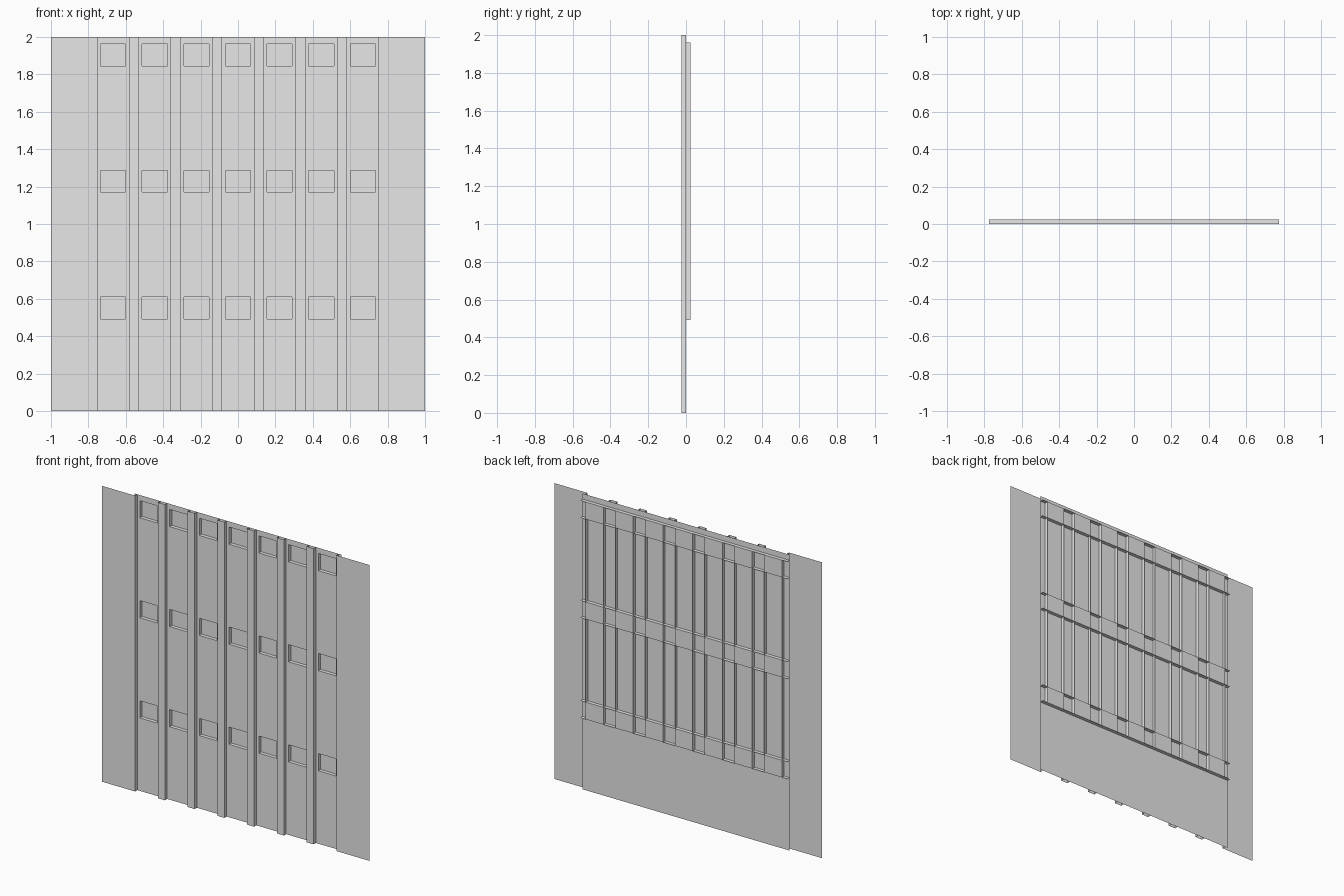
import bpy
import bmesh

if "Cube" in bpy.data.objects:
    bpy.data.objects.remove(bpy.data.objects["Cube"], do_unlink=True)

# Main dimensions
FRONT, MID, BACK = -0.024, 0.0, 0.024
HEIGHT = 2.0
PITCH = 0.2225            # spacing of window columns
BAY = 0.085               # half width of a recessed bay
WIN = 0.067               # half width of a window
SHEET = 0.775             # half width of the backing sheet
SILLS = [0.493, 1.170, 1.846]
WIN_H = 0.116
columns = [PITCH * i for i in range(-3, 4)]

grey = bpy.data.materials.new("plain_grey")
grey.use_nodes = True
grey.diffuse_color = (0.8, 0.8, 0.8, 1)
grey.node_tree.nodes["Principled BSDF"].inputs["Base Color"].default_value = (0.8, 0.8, 0.8, 1)


def make_object(name, quads):
    """Make one object from a list of four-cornered faces."""
    bm = bmesh.new()
    for corners in quads:
        bm.faces.new([bm.verts.new(c) for c in corners])
    bmesh.ops.remove_doubles(bm, verts=bm.verts, dist=0.0001)
    mesh = bpy.data.meshes.new(name)
    bm.to_mesh(mesh)
    bm.free()
    mesh.materials.append(grey)
    obj = bpy.data.objects.new(name, mesh)
    bpy.context.collection.objects.link(obj)
    return obj


def facing(x0, x1, z0, z1, y):
    """Upright face looking to the front."""
    return [(x0, y, z0), (x1, y, z0), (x1, y, z1), (x0, y, z1)]


def upright(profile):
    """Full-height sheet following a plan profile from left to right."""
    return [[(*a, 0), (*b, 0), (*b, HEIGHT), (*a, HEIGHT)]
            for a, b in zip(profile, profile[1:])]


# Flat side panels, each with a return into the first bay
edge = columns[-1] + BAY
make_object("right_side_panel", upright([(-1, FRONT), (-edge, FRONT), (-edge, MID)]))
make_object("left_side_panel", upright([(edge, MID), (edge, FRONT), (1, FRONT)]))

# Open channel pilasters between the bays
for n, (a, b) in enumerate(zip(columns, columns[1:]), 1):
    l, r = a + BAY, b - BAY
    make_object(f"pilaster_{n}", upright([(l, MID), (l, FRONT), (r, FRONT), (r, MID)]))

# Backing sheet with window openings, and the set-back panes
win_x = [c + s * WIN for c in columns for s in (-1, 1)]
win_z = [z for s in SILLS for z in (s, s + WIN_H)]
xs = [-SHEET] + win_x + [SHEET]
zs = [0] + win_z + [HEIGHT]
sheet, panes = [], []
for i in range(len(xs) - 1):
    for j in range(len(zs) - 1):
        cell = (xs[i], xs[i + 1], zs[j], zs[j + 1])
        if i % 2 and j % 2:
            panes.append(facing(*cell, BACK))
        else:
            sheet.append(facing(*cell, MID))
make_object("backing_sheet", sheet)
make_object("window_panes", panes)

# Thin ribs behind the sheet, running along every window edge
make_object("horizontal_ribs", [
    [(-SHEET, MID, z), (SHEET, MID, z), (SHEET, BACK, z), (-SHEET, BACK, z)]
    for z in win_z])
make_object("vertical_ribs", [
    [(x, MID, win_z[0]), (x, BACK, win_z[0]), (x, BACK, win_z[-1]), (x, MID, win_z[-1])]
    for x in win_x])
